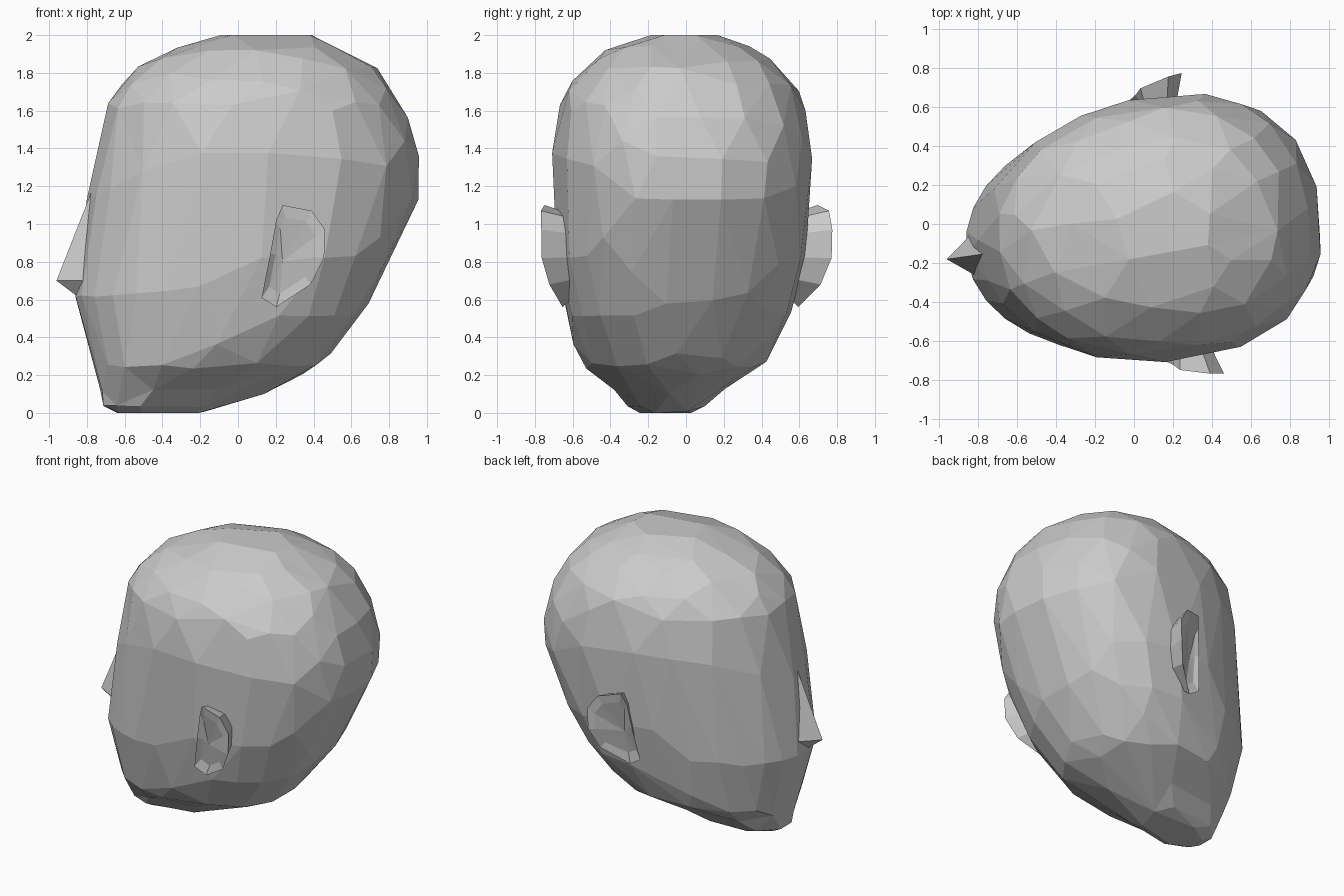
import bpy, bmesh, math
from mathutils import Vector, Matrix

if "Cube" in bpy.data.objects:
    bpy.data.objects.remove(bpy.data.objects["Cube"])

# Head frame: t runs face (-) to back (+), v is sideways; turned slightly about z
A = math.radians(8)
FRAME = Matrix.Rotation(A, 4, 'Z') @ Matrix.Translation((0, -0.045, 0))


def make(name, verts, faces):
    bm = bmesh.new()
    vs = [bm.verts.new(FRAME @ Vector(p)) for p in verts]
    for f in faces:
        bm.faces.new([vs[i] for i in f])
    bmesh.ops.recalc_face_normals(bm, faces=bm.faces)
    me = bpy.data.meshes.new(name)
    bm.to_mesh(me)
    bm.free()
    ob = bpy.data.objects.new(name, me)
    bpy.context.collection.objects.link(ob)
    return ob


# Skull sections: z, front t, back t, half width, t of widest point
ROWS = [
    (0.00, -0.66, -0.20, 0.13, -0.48),
    (0.04, -0.73, -0.06, 0.20, -0.45),
    (0.13, -0.745, 0.19, 0.29, -0.35),
    (0.25, -0.775, 0.41, 0.46, -0.22),
    (0.42, -0.82, 0.565, 0.55, -0.04),
    (0.62, -0.87, 0.70, 0.61, 0.08),
    (0.85, -0.84, 0.82, 0.65, 0.14),
    (1.15, -0.80, 0.945, 0.67, 0.16),
    (1.40, -0.75, 0.945, 0.675, 0.16),
    (1.65, -0.69, 0.85, 0.63, 0.15),
    (1.82, -0.54, 0.72, 0.515, 0.15),
    (1.93, -0.33, 0.54, 0.37, 0.15),
    (2.00, -0.10, 0.39, 0.17, 0.14),
]


def spline(rows, steps):
    out = []
    for i in range(len(rows) - 1):
        a, b, c, d = (rows[min(max(k, 0), len(rows) - 1)] for k in range(i - 1, i + 3))
        for s in range(steps):
            u = s / steps
            out.append([0.5 * (2*q + (r-p)*u + (2*p-5*q+4*r-w)*u*u + (3*q-p-3*r+w)*u**3)
                        for p, q, r, w in zip(a, b, c, d)])
    return out + [rows[-1]]


def ring(z, tf, tb, w, tm, n):
    pts = []
    for k in range(n):
        c, s = math.cos(2*math.pi*k/n), math.sin(2*math.pi*k/n)
        e, r = (2.35, tb - tm) if c > 0 else (2.08, tm - tf)
        pts.append((tm + math.copysign(abs(c)**(2/e), c) * r,
                    math.copysign(abs(s)**(2/e), s) * w, max(z, 0)))
    return pts


# Head: lofted sections, reduced to irregular flat facets
N = 32
sections = spline(ROWS, 3)
verts = [p for row in sections for p in ring(*row, N)]
faces = [(i*N + k, i*N + (k+1) % N, (i+1)*N + (k+1) % N, (i+1)*N + k)
         for i in range(len(sections) - 1) for k in range(N)]
faces += [tuple(range(N)), tuple(range(len(verts) - N, len(verts)))]
head = make("head", verts, faces)
dec = head.modifiers.new("facets", 'DECIMATE')
dec.ratio = 0.125

# Nose: low wedge on the face
make("nose",
     [(-0.79, 0, 1.17), (-0.977, 0, 0.70), (-0.815, 0.125, 0.70),
      (-0.815, -0.125, 0.70), (-0.87, 0, 0.62), (-0.74, 0, 0.72)],
     [(0, 1, 2), (0, 3, 1), (1, 4, 2), (1, 3, 4), (0, 2, 5), (0, 5, 3), (2, 4, 5), (3, 5, 4)])

# Ears: root inside the head, outer rim, inner rim and hollow
RIM = [(0.07, 0.68, 0.84), (0.10, 0.70, 1.02), (0.13, 0.73, 1.10), (0.28, 0.77, 1.07),
       (0.35, 0.778, 0.97), (0.345, 0.775, 0.82), (0.28, 0.725, 0.68), (0.11, 0.63, 0.56),
       (0.03, 0.64, 0.61)]
MID = Vector((0.18, 0.70, 0.84))


def ear(name, side):
    n = len(RIM)
    root, inner = [], []
    for p in RIM:
        d = Vector(p) - MID
        root.append((MID.x + d.x*0.6, 0.57, MID.z + d.z*0.8))
        inner.append((MID.x + d.x*0.72, p[1] - 0.012, MID.z + d.z*0.75))
    pts = root + RIM + inner + [(0.14, 0.655, 0.80)]
    fs = []
    for k in range(n):
        j = (k + 1) % n
        fs += [(k, j, n+j, n+k), (n+k, n+j, 2*n+j, 2*n+k), (2*n+k, 2*n+j, 3*n)]
    fs.append(tuple(range(n)))
    return make(name, [(t, v*side, z) for t, v, z in pts], fs)


ear("ear_near", -1)
ear("ear_far", 1)
